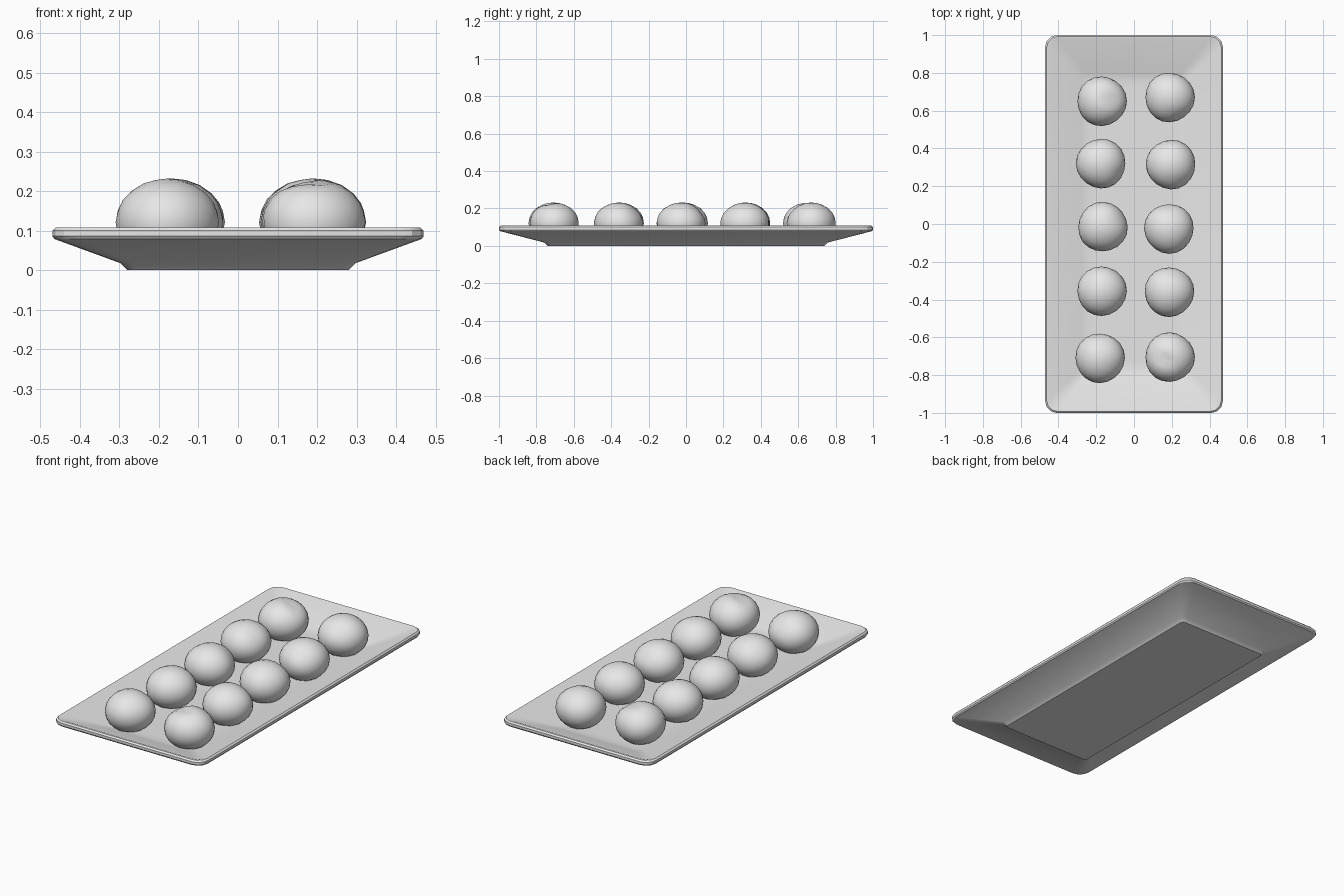
import bpy, bmesh, math, random
from mathutils import Vector

random.seed(4)
cube = bpy.data.objects.get("Cube")
if cube:
    bpy.data.objects.remove(cube, do_unlink=True)

# Single plain grey
grey = bpy.data.materials.new("plain_grey")
grey.use_nodes = True
colour = (0.8, 0.8, 0.8, 1)
grey.diffuse_color = colour
grey.node_tree.nodes["Principled BSDF"].inputs["Base Color"].default_value = colour


def finish(bm, name, angle):
    bmesh.ops.recalc_face_normals(bm, faces=bm.faces)
    mesh = bpy.data.meshes.new(name)
    bm.to_mesh(mesh)
    bm.free()
    mesh.materials.append(grey)
    obj = bpy.data.objects.new(name, mesh)
    bpy.context.collection.objects.link(obj)
    bpy.ops.object.select_all(action='DESELECT')
    obj.select_set(True)
    bpy.context.view_layer.objects.active = obj
    bpy.ops.object.shade_smooth_by_angle(angle=math.radians(angle))
    return obj


def rounded_ring(bm, hx, hy, r, z, steps=3):
    """Ring of vertices around a rounded rectangle."""
    ring = []
    for quarter, (sx, sy) in enumerate([(1, 1), (-1, 1), (-1, -1), (1, -1)]):
        for i in range(steps + 1):
            a = (quarter + i / steps) * math.pi / 2
            ring.append(bm.verts.new((sx * (hx - r) + r * math.cos(a),
                                      sy * (hy - r) + r * math.sin(a), z)))
    return ring


# Tray: rings lofted from the foot, over the rim, down to the inner floor
profile = [
    (0.28, 0.74, 0.02, 0), (0.298, 0.758, 0.03, 0.018),
    (0.465, 0.995, 0.06, 0.079), (0.47, 1.0, 0.06, 0.086),
    (0.47, 1.0, 0.06, 0.1), (0.462, 0.992, 0.056, 0.108),
    (0.45, 0.98, 0.05, 0.107), (0.28, 0.8, 0.03, 0.036),
    (0.24, 0.76, 0.03, 0.03), (0.2, 0.72, 0.03, 0.03),
]
bm = bmesh.new()
rings = [rounded_ring(bm, *p) for p in profile]
for low, high in zip(rings, rings[1:]):
    for i in range(len(low)):
        j = (i + 1) % len(low)
        bm.faces.new((low[i], low[j], high[j], high[i]))
bm.faces.new(rings[0])
bm.faces.new(rings[-1])
finish(bm, "tray", 30)


# Dumplings: squat balls with a soft fold pressed into each
def dumpling(name, x, y, fold, depth):
    bm = bmesh.new()
    bmesh.ops.create_icosphere(bm, subdivisions=3, radius=1)
    fold = Vector(fold).normalized()
    side = fold.cross(Vector((0.3, 0.8, 0.2))).normalized()
    phase = random.uniform(0, math.tau)
    for v in bm.verts:
        d = v.co.normalized()
        off = d - fold
        along = off.dot(side)
        across = (off - side * along).length
        dent = depth * math.exp(-(along / 0.5) ** 2 - (across / 0.25) ** 2)
        wobble = 0.015 * math.sin(3 * math.atan2(d.y, d.x) + phase) * (1 - d.z ** 2)
        r = 1 - dent + wobble
        z = 0.122 + 0.11 * d.z * r
        v.co = (x + 0.131 * d.x * r, y + 0.131 * d.y * r, max(z, 0.026))
    finish(bm, name, 60)


columns = {
    "right": [(-0.18, -0.71), (-0.17, -0.355), (-0.165, -0.015), (-0.175, 0.32), (-0.17, 0.65)],
    "left": [(0.19, -0.705), (0.187, -0.36), (0.185, -0.025), (0.195, 0.315), (0.19, 0.67)],
}
deep_folds = {("left", 0): (-0.25, -0.1, 1), ("right", 4): (0.45, 0.1, 1)}
for column, places in columns.items():
    for n, (x, y) in enumerate(places):
        a = random.uniform(0, math.tau)
        fold = deep_folds.get((column, n), (math.cos(a), math.sin(a), 0.7))
        depth = 0.16 if (column, n) in deep_folds else 0.05
        dumpling(f"dumpling_{column}_{n + 1}", x, y, fold, depth)
